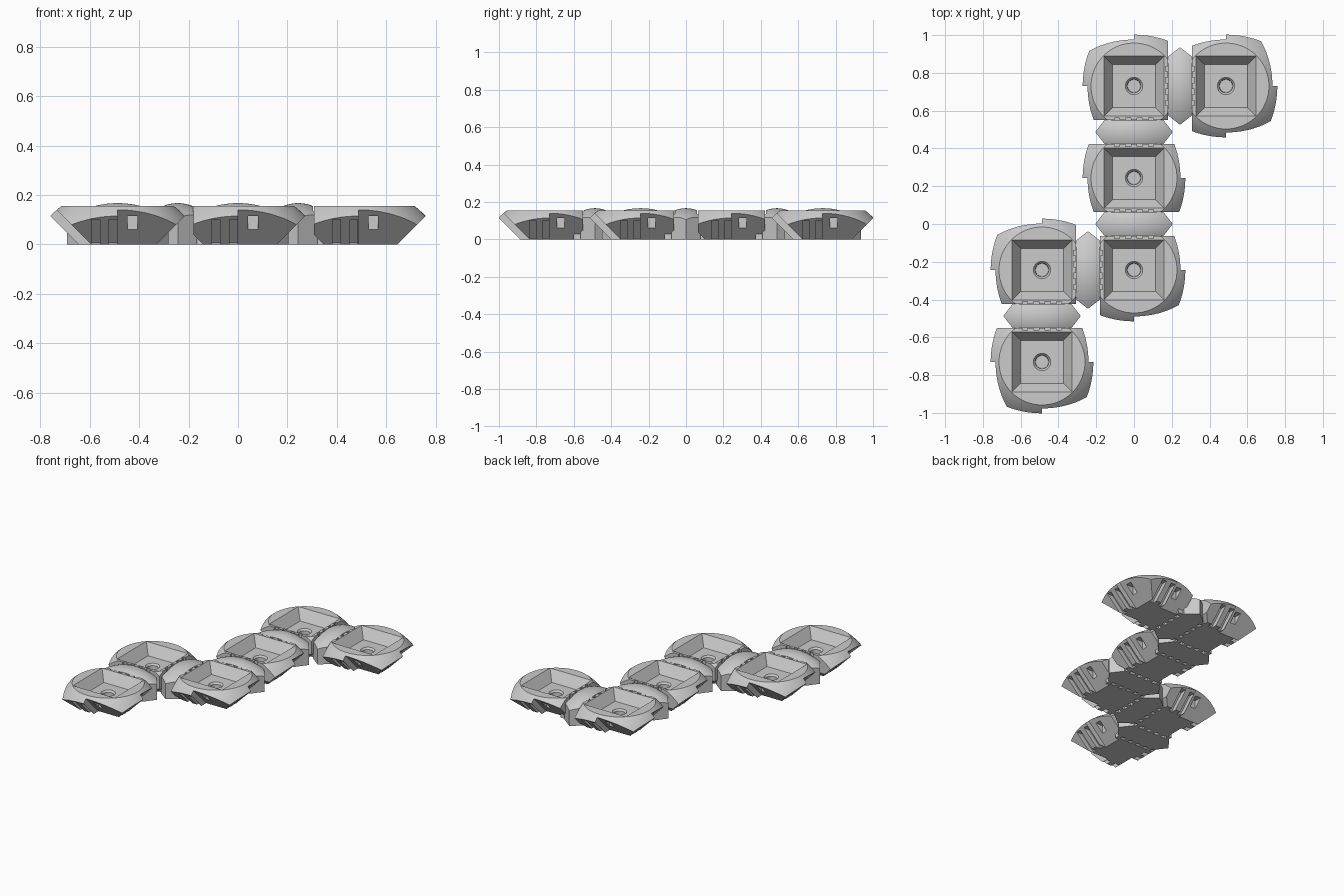
import bpy, bmesh, math
from mathutils import Vector, Matrix

if "Cube" in bpy.data.objects:
    bpy.data.objects.remove(bpy.data.objects["Cube"])

P = 0.487            # pitch between tiles
TOP = 0.155          # flat top height
A = 0.14             # half width of the base; ball centre is A below ground
R = 0.3726           # ball radius
TILES = [(0, 1.5), (1, 1.5), (0, 0.5), (0, -0.5), (-1, -0.5), (-1, -1.5)]
SIDES = [(0, -1), (1, 0), (0, 1), (-1, 0)]


def hull(bm, pts):
    """Add one convex solid around the points."""
    tmp = bmesh.new()
    for p in pts:
        tmp.verts.new(p)
    bmesh.ops.convex_hull(tmp, input=tmp.verts[:])
    bmesh.ops.recalc_face_normals(tmp, faces=tmp.faces[:])
    me = bpy.data.meshes.new("tmp")
    tmp.to_mesh(me)
    tmp.free()
    bm.from_mesh(me)
    bpy.data.meshes.remove(me)


def side_pts(k, us, prof):
    """Extrude a (distance, height) profile along side k between two u values."""
    rot = Matrix.Rotation(k * math.pi / 2, 3, 'Z')
    return [rot @ Vector((u, -d, z)) for u in us for d, z in prof]


def rect(d0, d1, z0, z1):
    return [(d0, z0), (d1, z0), (d1, z1), (d0, z1)]


def ring(r, z, n=32):
    return [(r * math.cos(i * math.tau / n), r * math.sin(i * math.tau / n), z) for i in range(n)]


def square(h, z):
    return [(x, y, z) for x in (-h, h) for y in (-h, h)]


def slice_off(bm, co, no):
    """Remove everything on the outer side of a plane and cap it."""
    res = bmesh.ops.bisect_plane(bm, geom=bm.verts[:] + bm.edges[:] + bm.faces[:],
                                 plane_co=co, plane_no=no, clear_outer=True, dist=1e-6)
    edges = [e for e in bm.edges if e.is_boundary]
    if edges:
        bmesh.ops.holes_fill(bm, edges=edges, sides=0)


def ball(radius, centre_z, scale_y=1.0):
    bm = bmesh.new()
    bmesh.ops.create_uvsphere(bm, u_segments=96, v_segments=48, radius=radius)
    bmesh.ops.scale(bm, vec=(1, scale_y, 1), verts=bm.verts[:])
    bmesh.ops.translate(bm, vec=(0, 0, centre_z), verts=bm.verts[:])
    return bm


def to_object(name, bm):
    bmesh.ops.recalc_face_normals(bm, faces=bm.faces[:])
    me = bpy.data.meshes.new(name)
    bm.to_mesh(me)
    bm.free()
    ob = bpy.data.objects.new(name, me)
    bpy.context.collection.objects.link(ob)
    return ob


def cut(ob, cutter_bm):
    """Subtract the cutter, bake the result and remove the cutter."""
    c = to_object("cutter", cutter_bm)
    c.hide_render = True
    m = ob.modifiers.new("cut", 'BOOLEAN')
    m.operation, m.solver, m.object, m.use_self = 'DIFFERENCE', 'EXACT', c, True
    dg = bpy.context.evaluated_depsgraph_get()
    me = bpy.data.meshes.new_from_object(ob.evaluated_get(dg))
    ob.modifiers.clear()
    ob.data = me
    bpy.data.objects.remove(c)


def smooth(ob):
    ob.data.shade_smooth()
    ob.data.set_sharp_from_angle(angle=math.radians(25))


def make_tile(i, pos):
    # ball segment with sloped sides; hinge sides are also cut upright
    bm = ball(R, -A)
    slice_off(bm, (0, 0, TOP), (0, 0, 1))
    slice_off(bm, (0, 0, 0), (0, 0, -1))
    cb = bmesh.new()
    for k, (dx, dy) in enumerate(SIDES):
        hinged = (pos[0] + dx, pos[1] + dy) in TILES
        off = A if hinged else A + 0.017
        slice_off(bm, (dx * off, dy * off, 0), Vector((dx, dy, -1)).normalized())
        if hinged:
            slice_off(bm, (dx * 0.18, dy * 0.18, 0), (dx, dy, 0))
            # notches along the hinge edge
            for u in (-0.09, -0.03, 0.03, 0.09):
                hull(cb, side_pts(k, (u - 0.014, u + 0.014), rect(0.168, 0.22, 0.05, 0.2)))
        else:
            # recessed half of the interlocking edge
            d = A - 0.034
            hull(cb, side_pts(k, (0, 0.32), [(d - 0.05, -0.05), (d + 0.3, 0.3), (0.6, 0.3), (0.6, -0.05)]))
            # slots in both halves
            hull(cb, side_pts(k, (0.04, 0.08), rect(0.166, 0.3, 0.02, 0.115)))
            for u0, u1 in ((-0.105, -0.072), (-0.035, -0.003)):
                hull(cb, side_pts(k, (u0, u1), [(0.12, -0.02), (0.12, 0.006), (0.214, 0.1),
                                                (0.33, 0.1), (0.2, -0.02)]))
    # square tray and countersunk hole
    hull(cb, square(0.16 + 0.0134, TOP + 0.02) + square(0.113, 0.085))
    hull(cb, ring(0.05, 0.09) + ring(0.036, 0.073))
    hull(cb, ring(0.036, 0.08) + ring(0.034, 0.04))
    ob = to_object(f"tile_{i}", bm)
    cut(ob, cb)
    smooth(ob)
    ob.location = (pos[0] * P, pos[1] * P, 0)


def make_hinge(i, a, b):
    # domed block, long along x, with a waist in plan
    bm = ball(R, 0.167 - R, 0.24 / R)
    slice_off(bm, (0, 0, 0), (0, 0, -1))
    half = [(0.205, 0), (0.145, 0.078)]
    for sx in (-1, 1):
        for sy in (-1, 1):
            (x0, y0), (x1, y1) = half
            slice_off(bm, (sx * x0, 0, 0), Vector((sx * (y1 - y0), sy * (x0 - x1), 0)).normalized())
    for sy in (-1, 1):
        slice_off(bm, (0, sy * 0.078, 0), (0, sy, 0))
    ob = to_object(f"hinge_block_{i}", bm)
    cb = bmesh.new()
    for sy in (-1, 1):
        plan = [(-0.14, 0.1), (0.14, 0.1), (0.118, 0.06), (-0.118, 0.06)]
        hull(cb, [(x, sy * y, z) for x, y in plan for z in (0.045, 0.3)])
    cut(ob, cb)
    smooth(ob)
    # fingers joining the block to both tiles
    fb = bmesh.new()
    for u in (-0.12, -0.06, 0, 0.06, 0.12):
        for sy in (-1, 1):
            hull(fb, [(u + s * 0.014, sy * y, z) for s in (-1, 1) for y in (0.055, 0.115) for z in (0, 0.04)])
    fingers = to_object(f"hinge_fingers_{i}", fb)
    for o in (ob, fingers):
        o.location = ((a[0] + b[0]) / 2 * P, (a[1] + b[1]) / 2 * P, 0)
        o.rotation_euler.z = math.pi / 2 if a[1] == b[1] else 0


for i, t in enumerate(TILES):
    make_tile(i + 1, t)

# each tile in the chain is hinged to the next one
for i, (a, b) in enumerate([(0, 1), (0, 2), (2, 3), (3, 4), (4, 5)]):
    make_hinge(i + 1, TILES[a], TILES[b])
